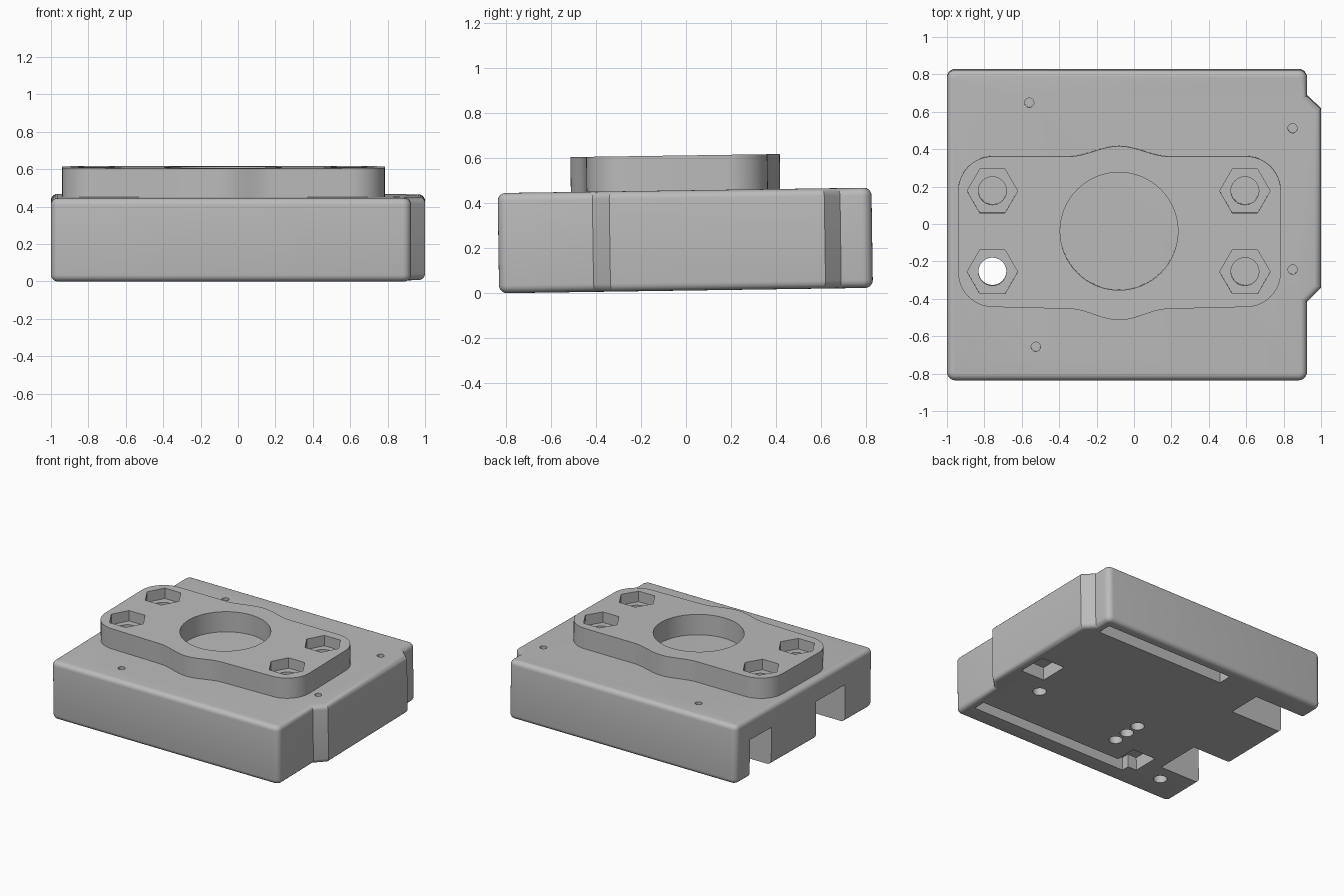
import bpy, bmesh, math

if "Cube" in bpy.data.objects:
    bpy.data.objects.remove(bpy.data.objects["Cube"])

TILT = 0.0145      # the whole part leans slightly up towards the back
BODY_H = 0.445
TOP = 0.60

grey = bpy.data.materials.new("mid grey")
grey.diffuse_color = (0.5, 0.5, 0.5, 1)
grey.use_nodes = True
grey.node_tree.nodes["Principled BSDF"].inputs["Base Color"].default_value = grey.diffuse_color


def prism(name, pts, z0, z1):
    """Extrude a closed plan outline from z0 to z1."""
    bm = bmesh.new()
    face = bm.faces.new([bm.verts.new((x, y, z0)) for x, y in pts])
    top = bmesh.ops.extrude_face_region(bm, geom=[face])["geom"]
    for v in top:
        if isinstance(v, bmesh.types.BMVert):
            v.co.z = z1
    bmesh.ops.recalc_face_normals(bm, faces=bm.faces)
    me = bpy.data.meshes.new(name)
    bm.to_mesh(me)
    bm.free()
    me.materials.append(grey)
    ob = bpy.data.objects.new(name, me)
    bpy.context.collection.objects.link(ob)
    return ob


def arc(cx, cy, r, a0, a1, n=8):
    return [(cx + r * math.cos(math.radians(a0 + (a1 - a0) * i / n)),
             cy + r * math.sin(math.radians(a0 + (a1 - a0) * i / n))) for i in range(n + 1)]


def disc(cx, cy, r, n=32):
    return arc(cx, cy, r, 0, 360, n)[:-1]


def rect(x0, x1, y0, y1):
    return [(x0, y0), (x1, y0), (x1, y1), (x0, y1)]


def apply_mod(ob, mod):
    bpy.context.view_layer.objects.active = ob
    bpy.ops.object.modifier_apply(modifier=mod.name)


def cut(obs, pts, z0, z1):
    """Subtract an extruded outline from each object."""
    cutter = prism("cutter", pts, z0, z1)
    cutter.hide_render = True
    for ob in obs:
        m = ob.modifiers.new("cut", 'BOOLEAN')
        m.operation, m.solver, m.object = 'DIFFERENCE', 'EXACT', cutter
        apply_mod(ob, m)
    bpy.data.objects.remove(cutter)


# Housing: rounded block with a chamfered raised pad on the right side
r = 0.045
outline = (arc(-1 + r, -0.83 + r, r, 180, 270, 6) + arc(0.925 - r, -0.83 + r, r, 270, 360, 6)
           + [(0.925, -0.41), (1, -0.335), (1, 0.62), (0.925, 0.69)]
           + arc(0.925 - r, 0.83 - r, r, 0, 90, 6) + arc(-1 + r, 0.83 - r, r, 90, 180, 6))
body = prism("housing", outline, 0, BODY_H)
bev = body.modifiers.new("round", 'BEVEL')
bev.width, bev.segments = 0.035, 5
bev.limit_method, bev.angle_limit = 'ANGLE', math.radians(60)
apply_mod(body, bev)

# Raised mounting flange with a bulge around the round opening
cx, cy = -0.08, -0.04


def bulge(y_flat, sign):
    """Blend from the straight edge into the central arc, left to right."""
    half, peak = 0.27, 0.465 - abs(y_flat - cy)
    return [(cx + half * t / 12, y_flat + sign * peak * (0.5 + 0.5 * math.cos(math.pi * t / 12)))
            for t in range(-12, 13)]


R = 0.185
plan = (arc(-0.94 + R, -0.435 + R, R, 180, 270, 12) + bulge(-0.445, -1)
        + arc(0.785 - R, -0.435 + R, R, 270, 360, 12) + arc(0.785 - R, 0.37 - R, R, 0, 90, 12)
        + bulge(0.37, 1)[::-1] + arc(-0.94 + R, 0.37 - R, R, 90, 180, 12))
flange = prism("mounting_flange", plan, 0.43, TOP)

# Round opening down to the housing top
cut([flange], disc(-0.08, -0.03, 0.315, 64), 0.3, 0.8)

# Hexagonal nut pockets with bolt holes
for x in (-0.757, 0.593):
    for y in (-0.247, 0.185):
        cut([flange], disc(x, y, 0.135, 6), TOP - 0.08, 0.8)
        cut([flange, body], disc(x, y, 0.075, 24), 0.265, 0.8)

# Small pin holes in the housing top
for x, y in ((-0.56, 0.655), (0.848, 0.518), (0.848, -0.237), (-0.525, -0.65)):
    cut([body], disc(x, y, 0.025, 16), BODY_H - 0.08, 0.7)

# Cable notches through the left wall, open at the bottom
cut([body], rect(-1.2, -0.555, 0.40, 0.66), -0.2, 0.285)
cut([body], rect(-1.2, -0.66, -0.49, -0.14), -0.2, 0.285)

# Underside slots and pockets
for box in ((-0.235, 0.86, 0.65, 0.755), (-0.475, 0.865, -0.69, -0.595),
            (-0.55, -0.355, -0.63, -0.43), (0.74, 0.94, -0.095, 0.125)):
    cut([body], rect(*box), -0.2, 0.10)

# Underside round holes
for x, y in ((-0.173, -0.405), (-0.173, -0.285), (-0.173, -0.169), (0.66, -0.235), (-0.758, -0.62)):
    cut([body], disc(x, y, 0.048, 20), -0.2, 0.08)

# Lean, seat on the ground and shade
for ob in (body, flange):
    ob.rotation_euler.x = TILT
    ob.location.z = 0.79 * TILT
    bpy.ops.object.select_all(action='DESELECT')
    ob.select_set(True)
    bpy.context.view_layer.objects.active = ob
    bpy.ops.object.shade_smooth_by_angle(angle=math.radians(30))
